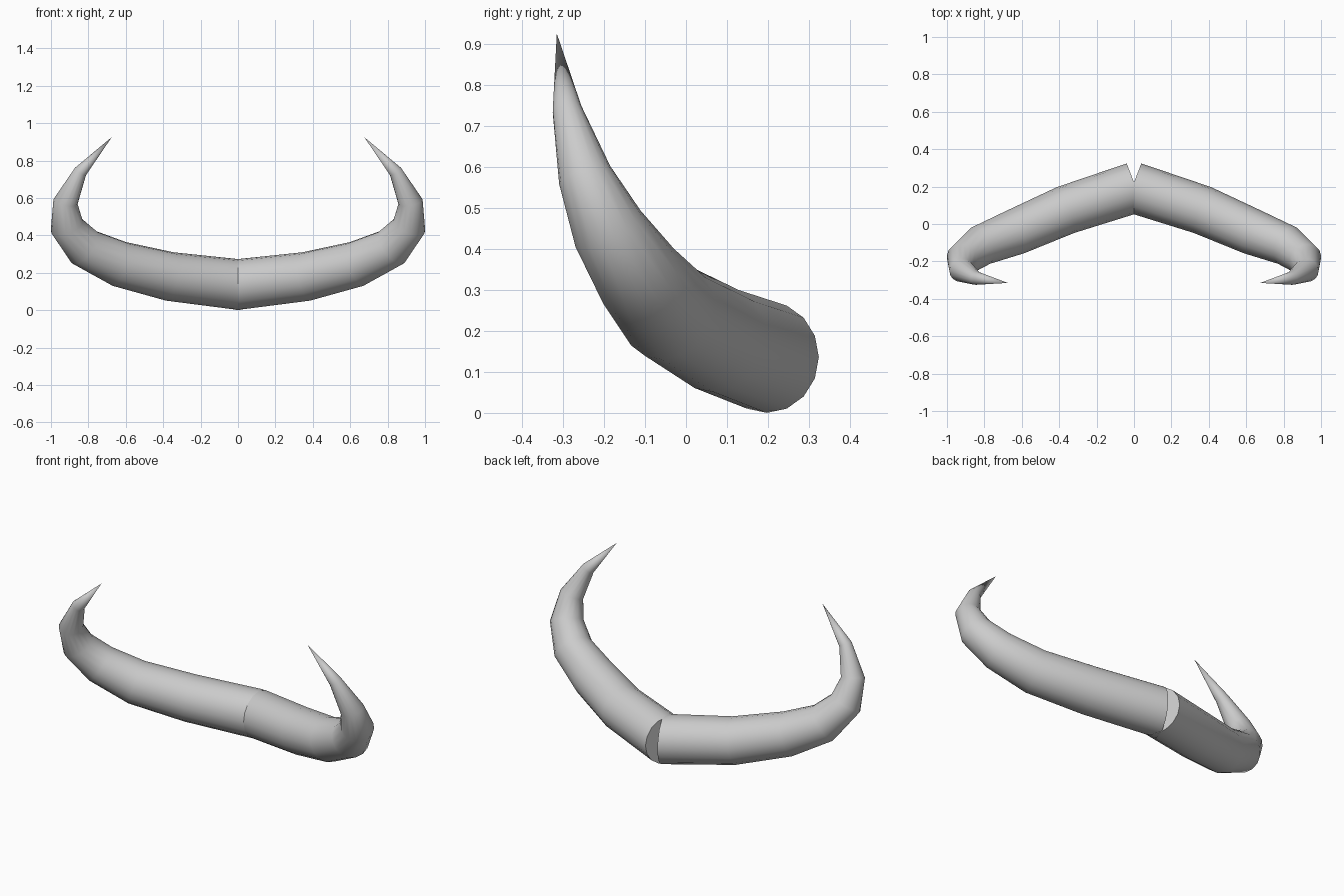
import bpy, bmesh, math
from mathutils import Vector

if "Cube" in bpy.data.objects:
    bpy.data.objects.remove(bpy.data.objects["Cube"])

SIDES = 16
# Centre line of the right horn: x, y, z, radius
PATH = [
    (-0.010, 0.197, 0.136, 0.136),
    (0.365, 0.075, 0.180, 0.131),
    (0.635, -0.043, 0.247, 0.123),
    (0.820, -0.116, 0.334, 0.109),
    (0.915, -0.190, 0.449, 0.091),
    (0.922, -0.247, 0.580, 0.066),
    (0.843, -0.290, 0.740, 0.036),
]
TIP = Vector((0.675, -0.315, 0.925))


def make_horn(name, side):
    bm = bmesh.new()
    centres = [Vector(p[:3]) for p in PATH] + [TIP]
    up = Vector((0, 0, 1))
    rings = []
    for i, p in enumerate(PATH):
        # Ring plane bisects the neighbouring segments
        if i == 0:
            tangent = Vector((0.93, -0.36, 0)).normalized()
        else:
            a = (centres[i] - centres[i - 1]).normalized()
            b = (centres[i + 1] - centres[i]).normalized()
            tangent = (a + b).normalized()
        up = (up - tangent * up.dot(tangent)).normalized()
        across = tangent.cross(up)
        ring = []
        for k in range(SIDES):
            t = 2 * math.pi * k / SIDES
            v = centres[i] + (up * math.cos(t) + across * math.sin(t)) * p[3]
            ring.append(bm.verts.new((v.x * side, v.y, v.z)))
        rings.append(ring)
    tip = bm.verts.new((TIP.x * side, TIP.y, TIP.z))

    # Base cap, side walls and pointed end
    bm.faces.new(rings[0])
    for lower, upper in zip(rings, rings[1:]):
        for k in range(SIDES):
            n = (k + 1) % SIDES
            bm.faces.new((lower[k], lower[n], upper[n], upper[k]))
    for k in range(SIDES):
        bm.faces.new((rings[-1][k], rings[-1][(k + 1) % SIDES], tip))
    bmesh.ops.recalc_face_normals(bm, faces=bm.faces)

    mesh = bpy.data.meshes.new(name)
    bm.to_mesh(mesh)
    bm.free()
    obj = bpy.data.objects.new(name, mesh)
    bpy.context.collection.objects.link(obj)
    bpy.ops.object.select_all(action='DESELECT')
    obj.select_set(True)
    bpy.context.view_layer.objects.active = obj
    bpy.ops.object.shade_smooth_by_angle(angle=math.radians(50))
    return obj


make_horn("right_horn", 1)
make_horn("left_horn", -1)
